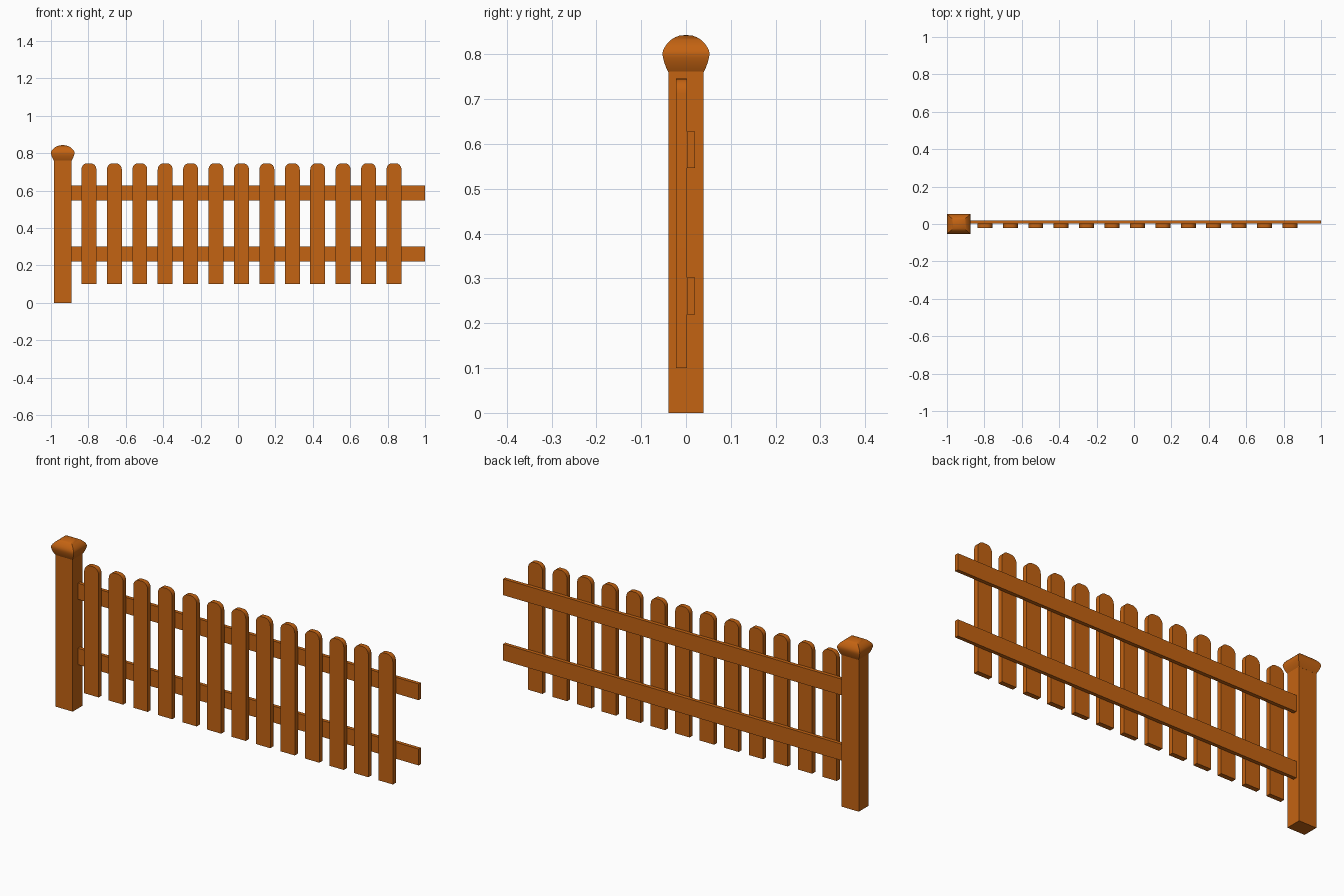
import bpy, bmesh, math

if "Cube" in bpy.data.objects:
    bpy.data.objects.remove(bpy.data.objects["Cube"])

wood = bpy.data.materials.new("orange brown wood")
wood.diffuse_color = (0.55, 0.125, 0.006, 1)
wood.use_nodes = True
wood.node_tree.nodes["Principled BSDF"].inputs["Base Color"].default_value = wood.diffuse_color


def finish(name, bm, smooth=None):
    bmesh.ops.recalc_face_normals(bm, faces=bm.faces)
    me = bpy.data.meshes.new(name)
    bm.to_mesh(me)
    bm.free()
    me.materials.append(wood)
    ob = bpy.data.objects.new(name, me)
    bpy.context.collection.objects.link(ob)
    if smooth:
        bpy.ops.object.select_all(action='DESELECT')
        ob.select_set(True)
        bpy.context.view_layer.objects.active = ob
        bpy.ops.object.shade_smooth_by_angle(angle=math.radians(smooth))
    return ob


def extrude_outline(name, outline, y0, y1, smooth=None):
    """Prism from an (x, z) outline between two depths."""
    bm = bmesh.new()
    face = bm.faces.new([bm.verts.new((x, y0, z)) for x, z in outline])
    ext = bmesh.ops.extrude_face_region(bm, geom=[face])
    verts = [v for v in ext["geom"] if isinstance(v, bmesh.types.BMVert)]
    bmesh.ops.translate(bm, verts=verts, vec=(0, y1 - y0, 0))
    return finish(name, bm, smooth)


def loft_rect(name, cx, hx, hy, profile, smooth):
    """Stack of rectangles; profile is (scale, z)."""
    bm = bmesh.new()
    rings = []
    for s, z in profile:
        rings.append([bm.verts.new((cx + sx * hx * s, sy * hy * s, z))
                      for sx, sy in ((-1, -1), (1, -1), (1, 1), (-1, 1))])
    for a, b in zip(rings, rings[1:]):
        for i in range(4):
            j = (i + 1) % 4
            bm.faces.new((a[i], a[j], b[j], b[i]))
    bm.faces.new(rings[0])
    bm.faces.new(rings[-1])
    return finish(name, bm, smooth)


# Post with rounded square cap
loft_rect("post", -0.937, 0.048, 0.039, [(1, 0), (1, 0.762)], None)
loft_rect("post_cap", -0.937, 0.063, 0.0525,
          [(0.75, 0.76), (0.85, 0.771), (0.93, 0.783), (0.98, 0.793), (1, 0.801),
           (0.98, 0.808), (0.91, 0.816), (0.80, 0.824), (0.65, 0.832),
           (0.47, 0.838), (0.27, 0.842), (0.04, 0.843)], 40)

# Two horizontal rails behind the pickets
for name, z0, z1 in (("lower_rail", 0.22, 0.302), ("upper_rail", 0.547, 0.628)):
    extrude_outline(name, [(-0.895, z0), (1, z0), (1, z1), (-0.895, z1)], 0.002, 0.02)

# Thirteen pickets with rounded tops
W, RX, RZ, TOP, BOTTOM, N = 0.04, 0.03, 0.034, 0.746, 0.1, 6
for k in range(13):
    cx = -0.797 + k * 0.1359
    half = [(W - RX + RX * math.cos(i * math.pi / 2 / N),
             TOP - RZ + RZ * math.sin(i * math.pi / 2 / N)) for i in range(N + 1)]
    outline = [(-W, BOTTOM), (W, BOTTOM)] + half + [(-x, z) for x, z in reversed(half)]
    extrude_outline(f"picket_{k + 1}", [(cx + x, z) for x, z in outline], -0.022, 0.002, 35)
